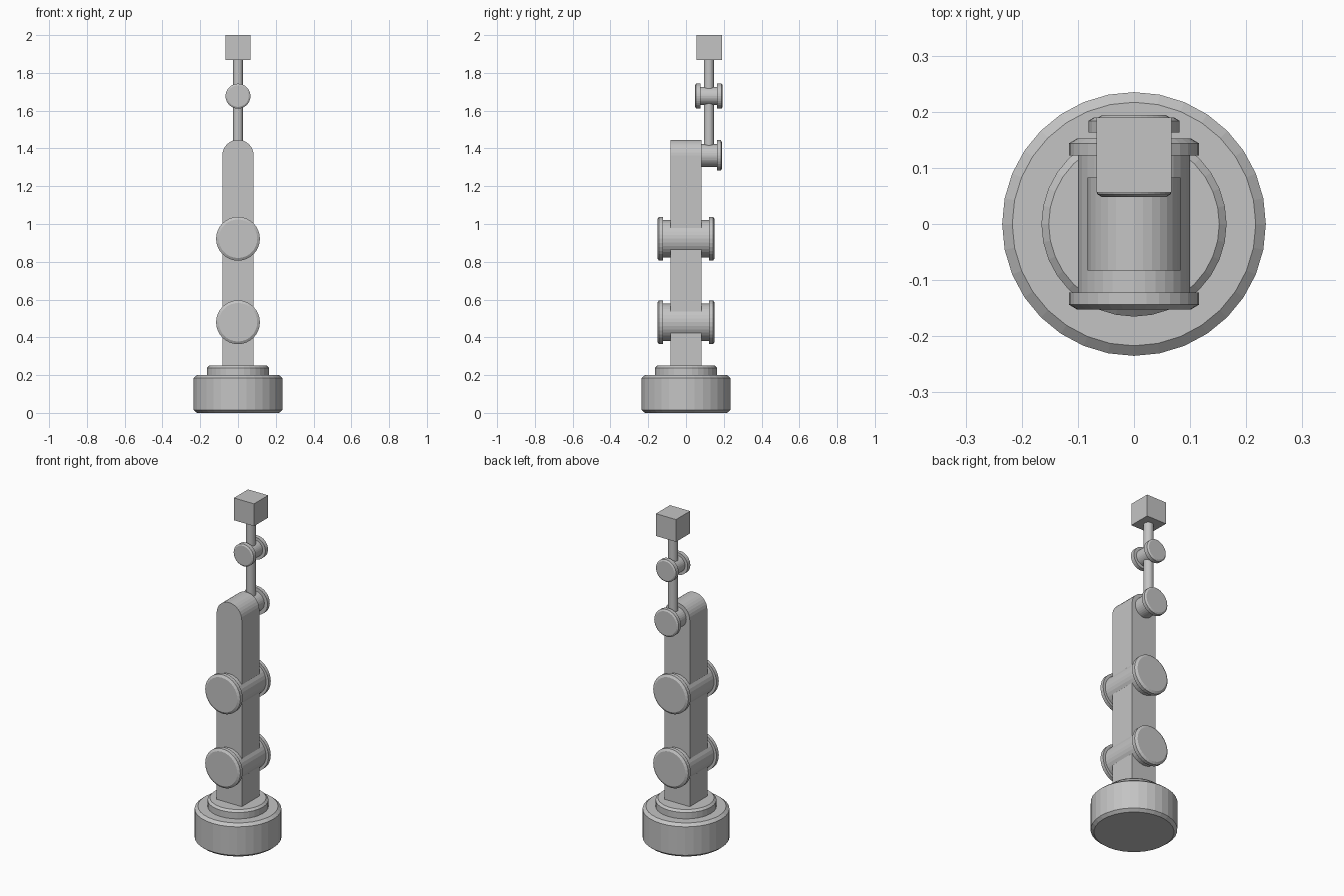
import bpy, bmesh, math
from mathutils import Matrix

if "Cube" in bpy.data.objects:
    bpy.data.objects.remove(bpy.data.objects["Cube"])

grey = bpy.data.materials.new("plain grey")
grey.diffuse_color = (0.55, 0.55, 0.55, 1)
grey.use_nodes = True
grey.node_tree.nodes["Principled BSDF"].inputs["Base Color"].default_value = grey.diffuse_color


def finish(bm, name):
    bmesh.ops.recalc_face_normals(bm, faces=bm.faces[:])
    me = bpy.data.meshes.new(name)
    bm.to_mesh(me)
    bm.free()
    me.materials.append(grey)
    ob = bpy.data.objects.new(name, me)
    bpy.context.collection.objects.link(ob)
    return ob


def lathe(name, profile, loc=(0, 0, 0), along_y=False, sides=32):
    """Closed turned part from (radius, height) points, capped at both ends."""
    bm = bmesh.new()
    rings = [[bm.verts.new((r * math.sin(2 * math.pi * i / sides),
                            r * math.cos(2 * math.pi * i / sides), h))
              for i in range(sides)] for r, h in profile]
    for a, b in zip(rings, rings[1:]):
        for i in range(sides):
            j = (i + 1) % sides
            bm.faces.new((a[i], a[j], b[j], b[i]))
    bm.faces.new(rings[0])
    bm.faces.new(rings[-1])
    m = Matrix.Translation(loc)
    if along_y:
        m = m @ Matrix.Rotation(-math.pi / 2, 4, 'X')  # local +z becomes +y
    bm.transform(m)
    return finish(bm, name)


def spool(name, y, z, half, r_disc, r_shaft, thick, bevel):
    """Joint with a bevelled disc at each end."""
    right = [(r_shaft, half - thick), (r_disc, half - thick),
             (r_disc, half - bevel * 0.6), (r_disc - bevel, half)]
    left = [(r, -h) for r, h in reversed(right)]
    return lathe(name, left + right, (0, y, z), True)


# base and turntable
lathe("base", [(0.217, 0), (0.235, 0.015), (0.235, 0.185), (0.217, 0.2)])
lathe("turntable", [(0.165, 0.19), (0.165, 0.238), (0.152, 0.25)])

# column with a rounded top
w, zc = 0.083, 1.363
outline = [(-w, 0.24), (w, 0.24)]
outline += [(w * math.cos(math.pi * i / 16), zc + w * math.sin(math.pi * i / 16))
            for i in range(17)]
bm = bmesh.new()
face = bm.faces.new([bm.verts.new((x, -w, z)) for x, z in outline])
ext = bmesh.ops.extrude_face_region(bm, geom=[face])
bmesh.ops.translate(bm, vec=(0, 2 * w, 0),
                    verts=[v for v in ext["geom"] if isinstance(v, bmesh.types.BMVert)])
finish(bm, "column")

# big joints through the column
for name, z in (("lower_joint", 0.48), ("middle_joint", 0.922)):
    spool(name, 0, z, 0.152, 0.116, 0.1, 0.03, 0.014)

# one-sided joint on the back of the column top
lathe("upper_joint", [(0.06, 0.07), (0.06, 0.163), (0.081, 0.163),
                      (0.081, 0.184), (0.071, 0.19)], (0, 0, zc), True)

# thin arm, wrist joint and end block
ya = 0.121
lathe("thin_arm", [(0.027, 1.36), (0.027, 1.88)], (0, ya, 0))
spool("wrist_joint", ya, 1.677, 0.073, 0.066, 0.048, 0.03, 0.009)

bm = bmesh.new()
bmesh.ops.create_cube(bm, size=0.133)
bmesh.ops.translate(bm, vec=(0, ya + 0.002, 2 - 0.0665), verts=bm.verts[:])
finish(bm, "end_block")
